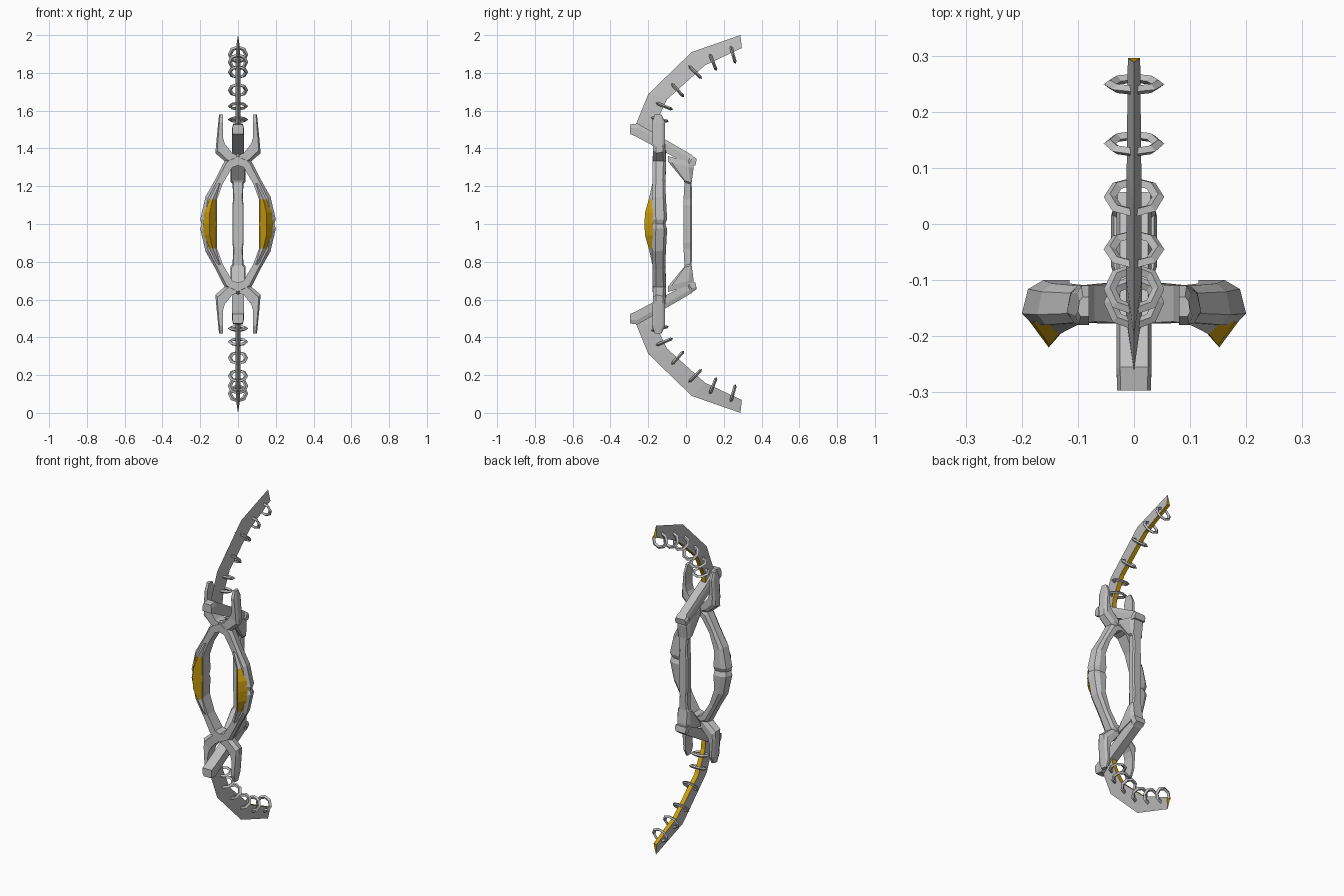
import bpy, bmesh, math
from mathutils import Vector

cube = bpy.data.objects.get("Cube")
if cube:
    bpy.data.objects.remove(cube)


def material(name, rgb):
    m = bpy.data.materials.new(name)
    m.use_nodes = True
    m.diffuse_color = (*rgb, 1)
    m.node_tree.nodes["Principled BSDF"].inputs["Base Color"].default_value = (*rgb, 1)
    return m


MATS = [material("steel grey", (0.52, 0.52, 0.52)), material("gold", (0.62, 0.35, 0.004))]


# Every part is drawn around the bow's middle height and mirrored there
def finish(name, bm, mirror_x=False):
    bmesh.ops.recalc_face_normals(bm, faces=bm.faces)
    mesh = bpy.data.meshes.new(name)
    bm.to_mesh(mesh)
    bm.free()
    for m in MATS:
        mesh.materials.append(m)
    ob = bpy.data.objects.new(name, mesh)
    ob.location.z = 1
    bpy.context.collection.objects.link(ob)
    mod = ob.modifiers.new("Mirror", 'MIRROR')
    mod.use_axis = (mirror_x, False, True)
    mod.merge_threshold = 0.0005


def loft(name, sections, is_gold=lambda i, k: False, cap_start=False, cap_end=True, mirror_x=False):
    bm = bmesh.new()
    rows = [[bm.verts.new(p) for p in s] for s in sections]
    n = len(rows[0])
    for i in range(len(rows) - 1):
        for k in range(n):
            j = (k + 1) % n
            f = bm.faces.new((rows[i][k], rows[i][j], rows[i + 1][j], rows[i + 1][k]))
            f.material_index = int(is_gold(i, k))
    if cap_start:
        bm.faces.new(rows[0])
    if cap_end:
        f = bm.faces.new(rows[-1])
        f.material_index = int(is_gold(len(rows) - 1, 0))
    finish(name, bm, mirror_x)


# Frame section: flat inside, chamfered outside
def frame_section(inner, outer, front, back):
    a, b = Vector((inner[0], 0, inner[1])), Vector((outer[0], 0, outer[1]))
    h = back - front
    shape = ((0, front), (0.75, front), (1, front + h * 0.25),
             (0.87, back - h * 0.2), (0.55, back), (0, back))
    return [a.lerp(b, t) + Vector((0, y, 0)) for t, y in shape]


# Curved side frame and its forked prongs
arm = [
    ((0.115, 0), (0.192, 0), -0.175, -0.11),
    ((0.115, 0.025), (0.2, 0.025), -0.18, -0.1),
    ((0.115, 0.12), (0.172, 0.145), -0.18, -0.106),
    ((0.08, 0.215), (0.118, 0.24), -0.176, -0.11),
    ((0.03, 0.3), (0.07, 0.335), -0.177, -0.105),
    ((0, 0.31), (0, 0.375), -0.177, -0.105),
]
loft("side_frame", [frame_section(*s) for s in arm], cap_end=False, mirror_x=True)
prong = [
    ((0.005, 0.365), (0.035, 0.31), -0.176, -0.106),
    ((0.03, 0.375), (0.068, 0.33), -0.176, -0.106),
    ((0.07, 0.425), (0.12, 0.375), -0.174, -0.11),
    ((0.08, 0.46), (0.117, 0.41), -0.176, -0.11),
    ((0.08, 0.54), (0.105, 0.535), -0.18, -0.11),
    ((0.08, 0.58), (0.1, 0.58), -0.165, -0.13),
]
loft("frame_prong", [frame_section(*s) for s in prong], cap_start=True, mirror_x=True)

# Gold wedges on the front of the side frame: z, inner x, ridge x, outer x, ridge y
wedge = [
    (0, 0.112, 0.152, 0.186, -0.22),
    (0.06, 0.112, 0.15, 0.18, -0.217),
    (0.13, 0.112, 0.134, 0.156, -0.197),
    (0.215, 0.084, 0.097, 0.112, -0.178),
]
loft("gold_wedge",
     [[(a, -0.174, z), (r, y, z), (b, -0.174, z)] for z, a, r, b, y in wedge],
     lambda i, k: i < 2 and k < 2, mirror_x=True)


# Rear grip: half width, front (y, z), back (y, z)
def grip_section(hx, front, back):
    f, b = Vector((0, *front)), Vector((0, *back))
    shape = ((-0.85, 0), (0.85, 0), (1, 0.15), (1, 0.8), (0.75, 1), (-0.75, 1), (-1, 0.8), (-1, 0.15))
    return [f.lerp(b, t) + Vector((u * hx, 0, 0)) for u, t in shape]


grip = [
    (0.03, (-0.013, 0), (0.033, 0)),
    (0.03, (-0.013, 0.1), (0.033, 0.1)),
    (0.025, (-0.013, 0.13), (0.033, 0.13)),
    (0.029, (-0.008, 0.22), (0.03, 0.21)),
    (0.039, (-0.012, 0.23), (0.03, 0.22)),
    (0.041, (-0.095, 0.33), (0.04, 0.295)),
    (0.036, (-0.095, 0.36), (0.04, 0.32)),
]
loft("rear_grip", [grip_section(*s) for s in grip])

# Slanted brace joining the limb, frame and grip: half width, bottom and top (y, z)
brace = [
    (0.03, (-0.297, 0.477), (-0.297, 0.526)),
    (0.031, (-0.265, 0.463), (-0.255, 0.532)),
    (0.031, (0.005, 0.318), (0.03, 0.366)),
    (0.038, (0.012, 0.312), (0.038, 0.358)),
    (0.036, (0.05, 0.31), (0.057, 0.345)),
]


def brace_section(hx, low, high):
    f, b = Vector((0, *low)), Vector((0, *high))
    shape = ((-1, 0), (1, 0), (1, 0.65), (0.8, 1), (-0.8, 1), (-1, 0.65))
    return [f.lerp(b, t) + Vector((u * hx, 0, 0)) for u, t in shape]


loft("slanted_brace", [brace_section(*s) for s in brace], cap_start=True)

# Blade limb: sharp outer edge, gold inner face and tip; half width, outer and inner (y, z)
limb = [
    (0.014, (-0.255, 0.49), (-0.175, 0.44)),
    (0.014, (-0.262, 0.535), (-0.163, 0.53)),
    (0.014, (-0.2, 0.687), (-0.1, 0.66)),
    (0.013, (0.03, 0.91), (0.1, 0.84)),
    (0.011, (0.288, 1.0), (0.296, 0.932)),
]
loft("limb_blade",
     [[(0, *o), (w, *i), (-w, *i)] for w, o, i in limb],
     lambda i, k: k == 1 or i == len(limb) - 1, cap_start=True)


# Eight-sided rings with a diamond section, threaded along the limb
def ring(name, y, z, dy, dz, sides=8, major=0.043, radial=0.011, axial=0.009):
    bm = bmesh.new()
    across = Vector((0, dy, dz)).normalized() * 0.93
    side = Vector((1, 0, 0))
    axis = side.cross(across)
    rows = []
    for i in range(sides):
        a = i * math.tau / sides
        out = side * math.cos(a) + across * math.sin(a)
        row = []
        for k in range(4):
            b = k * math.pi / 2
            p = out * (major + radial * math.cos(b)) + axis * axial * math.sin(b)
            row.append(bm.verts.new(p + Vector((0, y, z))))
        rows.append(row)
    for i in range(sides):
        nxt = rows[(i + 1) % sides]
        for k in range(4):
            j = (k + 1) % 4
            bm.faces.new((rows[i][k], rows[i][j], nxt[j], nxt[k]))
    finish(name, bm)


rings = [
    (0.249, 0.897, 5, -18), (0.143, 0.857, 7, -17), (0.048, 0.804, 13, -13),
    (-0.045, 0.709, 12, -13), (-0.116, 0.624, 17, -7), (-0.14, 0.553, 18, -4),
]
for n, r in enumerate(rings):
    ring(f"limb_ring_{n + 1}", *r)
